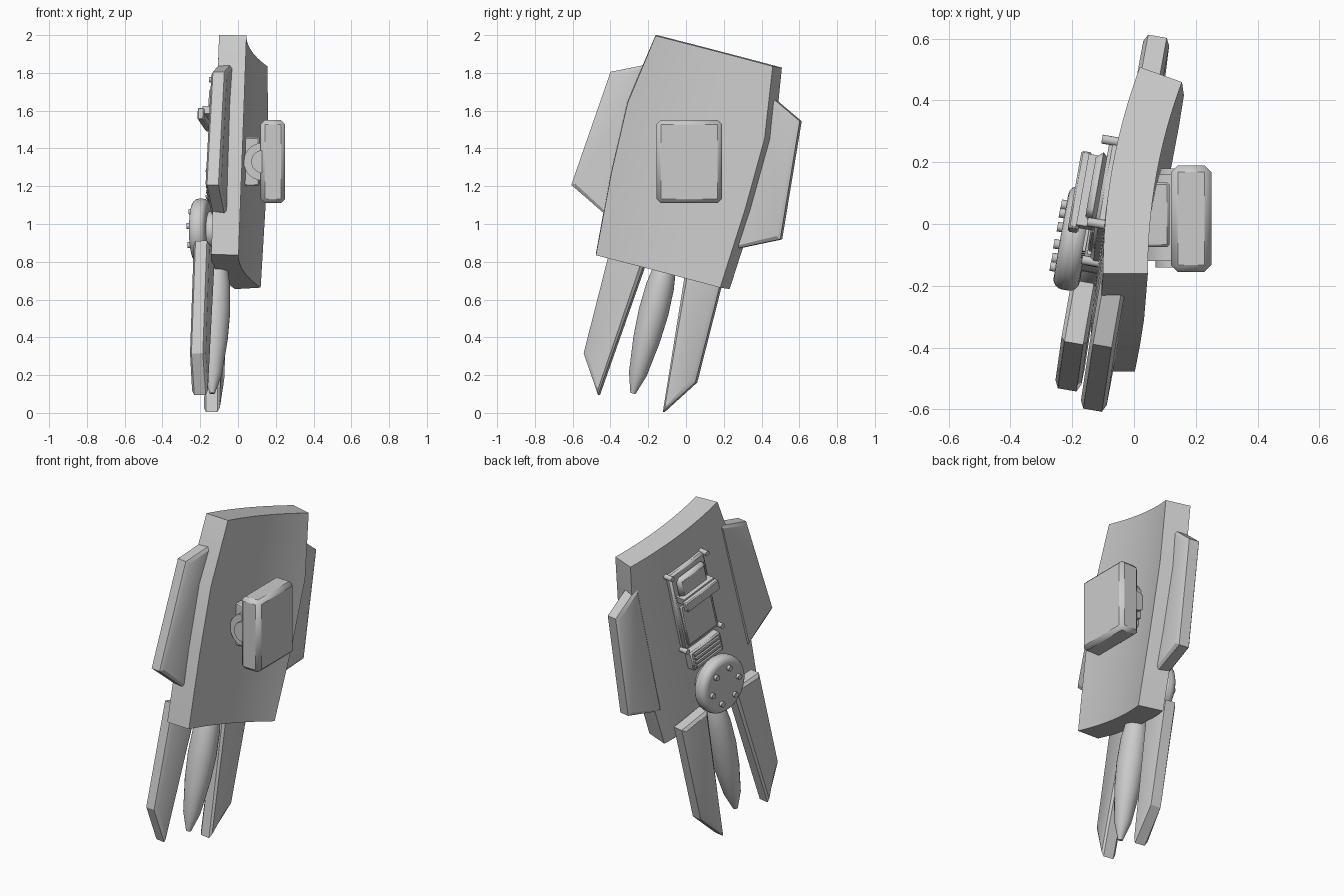
import bpy, bmesh, math
from mathutils import Matrix, Vector

cube = bpy.data.objects.get("Cube")
if cube:
    bpy.data.objects.remove(cube)

grey = bpy.data.materials.new("plain grey")
grey.use_nodes = True
grey.diffuse_color = (0.6, 0.6, 0.6, 1)
grey.node_tree.nodes["Principled BSDF"].inputs["Base Color"].default_value = (0.6, 0.6, 0.6, 1)

# Tilted shield frame: local x = width, y = up along shield, z = inner side
up = Vector((0.035, 0.246, 0.968)).normalized()
side = Vector((0.17, 0.955, -0.245))
side = (side - up * side.dot(up)).normalized()
FRAME = Matrix((side, up, side.cross(up))).transposed().to_4x4()
FRAME.translation = (0.08, 0, 1.33)
WORLD = Matrix.Identity(4)


def finish(name, bm, frame=FRAME, bevel=0, segments=1):
    bmesh.ops.recalc_face_normals(bm, faces=bm.faces[:])
    mesh = bpy.data.meshes.new(name)
    bm.to_mesh(mesh)
    bm.free()
    mesh.materials.append(grey)
    ob = bpy.data.objects.new(name, mesh)
    bpy.context.collection.objects.link(ob)
    ob.matrix_world = frame
    if bevel:
        mod = ob.modifiers.new("Bevel", "BEVEL")
        mod.width, mod.segments = bevel, segments
    bpy.ops.object.select_all(action="DESELECT")
    ob.select_set(True)
    bpy.context.view_layer.objects.active = ob
    bpy.ops.object.shade_smooth_by_angle(angle=math.radians(32))
    return ob


def box(name, lo, hi, frame=FRAME, bevel=0, segments=1):
    lo, hi = Vector(lo), Vector(hi)
    bm = bmesh.new()
    bmesh.ops.create_cube(bm, size=1, matrix=Matrix.Translation((lo + hi) / 2)
                          @ Matrix.Diagonal(hi - lo).to_4x4())
    return finish(name, bm, frame, bevel, segments)


def rod(name, centre, radius, depth, frame=FRAME, axis="Z", sides=16, bevel=0, segments=1):
    turn = {"X": Matrix.Rotation(math.pi / 2, 4, "Y"),
            "Y": Matrix.Rotation(math.pi / 2, 4, "X"), "Z": WORLD}[axis]
    bm = bmesh.new()
    bmesh.ops.create_cone(bm, cap_ends=True, segments=sides, radius1=radius, radius2=radius,
                          depth=depth, matrix=Matrix.Translation(centre) @ turn)
    return finish(name, bm, frame, bevel, segments)


def blade(name, outline, back, front, sign):
    """Flat plate with a shallow raised border on both faces."""
    bm = bmesh.new()
    rim = 0.012
    face = bm.faces.new([bm.verts.new((sign * x, y, back + rim)) for x, y in outline])
    new = bmesh.ops.extrude_face_region(bm, geom=[face], use_keep_orig=True)["geom"]
    bmesh.ops.translate(bm, vec=(0, 0, front - back - 2 * rim),
                        verts=[g for g in new if isinstance(g, bmesh.types.BMVert)])
    bmesh.ops.recalc_face_normals(bm, faces=bm.faces[:])
    caps = [f for f in bm.faces if abs(f.normal.z) > 0.9]
    bmesh.ops.inset_individual(bm, faces=caps, thickness=0.025, depth=rim)
    return finish(name, bm)


# Curved main shield, widest above the middle
bm = bmesh.new()
THICK, CURVE, COLS = 0.145, 0.27, 16
front, back = [], []
for v, half in ((0.605, 0.325), (0.224, 0.38), (-0.16, 0.372), (-0.6, 0.345)):
    frow, brow = [], []
    for i in range(COLS + 1):
        u = half * (2 * i / COLS - 1)
        p = Vector((u, v, CURVE * (u * u - 0.11)))
        n = Vector((-2 * CURVE * u, 0, 1)).normalized()
        frow.append(bm.verts.new(p))
        brow.append(bm.verts.new(p - THICK * n))
    front.append(frow)
    back.append(brow)
for grid in (front, back):
    for a, b in zip(grid, grid[1:]):
        for i in range(COLS):
            bm.faces.new((a[i], a[i + 1], b[i + 1], b[i]))
for r in (0, -1):
    for i in range(COLS):
        bm.faces.new((front[r][i], front[r][i + 1], back[r][i + 1], back[r][i]))
for c in (0, -1):
    for j in range(len(front) - 1):
        bm.faces.new((front[j][c], front[j + 1][c], back[j + 1][c], back[j][c]))
finish("shield", bm)

# Side wings and lower fins, mirrored
WING = [(0.33, 0.45), (0.525, 0.357), (0.58, -0.275), (0.345, -0.39)]
FIN = [(0.105, -0.5), (0.31, -0.51), (0.31, -1.125), (0.18, -1.32)]
for sign, label in ((-1, "front"), (1, "rear")):
    blade(label + "_wing", WING, -0.15, -0.065, sign)
    blade(label + "_fin", FIN, -0.25, -0.165, sign)

# Centre spike: spun profile along the shield
bm = bmesh.new()
profile = [(0.03, -0.5), (0.06, -0.58), (0.075, -0.68), (0.08, -0.82),
           (0.072, -0.97), (0.048, -1.16), (0.014, -1.265)]
verts = [bm.verts.new((r, y, -0.175)) for r, y in profile]
edges = [bm.edges.new(pair) for pair in zip(verts, verts[1:])]
bmesh.ops.spin(bm, geom=verts + edges, cent=(0, 0, -0.175), axis=(0, 1, 0),
               angle=math.tau, steps=24, use_duplicate=False)
bmesh.ops.remove_doubles(bm, verts=bm.verts[:], dist=0.0005)
bmesh.ops.holes_fill(bm, edges=bm.edges[:], sides=0)
finish("centre_spike", bm)

# Pivot disc with a ring of bolts
rod("pivot_disc", (0, -0.375, -0.265), 0.17, 0.085, sides=40, bevel=0.032, segments=4)
rod("pivot_hub", (0, -0.375, -0.19), 0.1, 0.1, sides=24)
for i in range(6):
    a = math.tau * i / 6
    rod(f"disc_bolt_{i + 1}", (0.105 * math.cos(a), -0.375 + 0.105 * math.sin(a), -0.31),
        0.016, 0.03, sides=12)

# Equipment panel on the back
box("back_panel", (-0.14, -0.09, -0.2), (0.14, 0.42, -0.15), bevel=0.012)
box("panel_inset", (-0.115, -0.065, -0.212), (0.115, 0.2, -0.19), bevel=0.006)
box("panel_block", (-0.11, 0.25, -0.235), (0.11, 0.39, -0.19), bevel=0.025)
box("handle_stem", (-0.12, 0.235, -0.26), (0.12, 0.275, -0.19))
box("handle_bar", (-0.13, 0.2, -0.285), (0.13, 0.265, -0.25), bevel=0.006)
for x in (-0.14, 0.14):
    for y in (-0.085, 0.415):
        rod("corner_post", (x, y, -0.19), 0.015, 0.07, sides=12)

# Vent below the panel
box("vent_box", (-0.12, -0.235, -0.22), (0.12, -0.11, -0.15), bevel=0.008)
for i in range(4):
    y = -0.213 + i * 0.027
    box(f"vent_slat_{i + 1}", (-0.1, y - 0.007, -0.23), (0.1, y + 0.007, -0.21))

# Arm mount on the inner side
box("mount_pad", (0.12, -0.155, 1.11), (0.25, 0.19, 1.55), WORLD, bevel=0.022)
box("mount_base", (0.02, -0.075, 1.2), (0.115, 0.135, 1.46), WORLD, bevel=0.008)
rod("mount_hinge", (0.13, 0.02, 1.33), 0.1, 0.28, WORLD, "Y", sides=32)
rod("mount_pin", (0.13, 0.02, 1.33), 0.06, 0.32, WORLD, "Y", sides=24)
